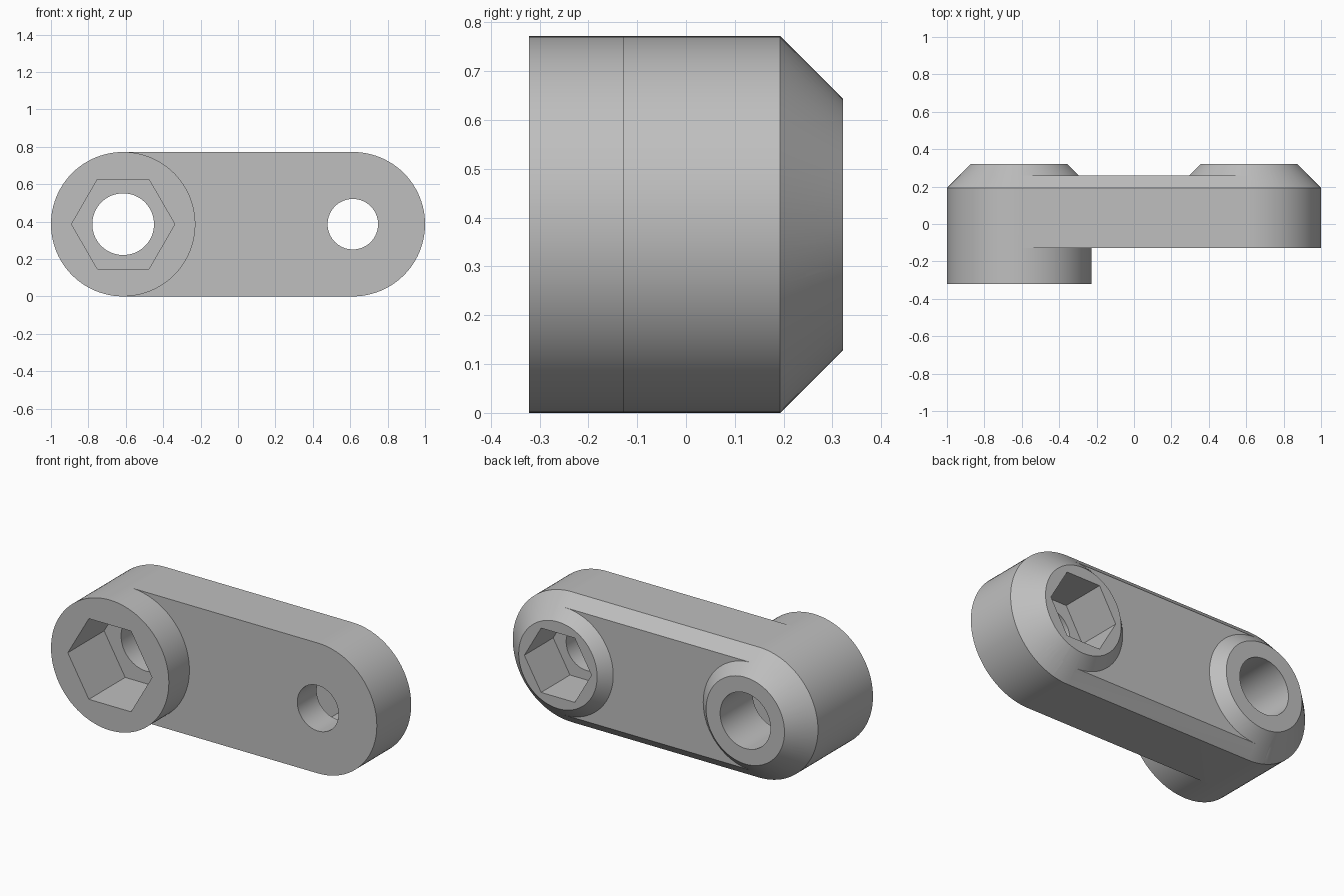
import bpy, bmesh, math

if "Cube" in bpy.data.objects:
    bpy.data.objects.remove(bpy.data.objects["Cube"])

R = 0.386        # end radius, also height of the hole axes
CX = 0.614       # hole axes sit at x = -CX and x = +CX
FRONT, SLAB, EDGE, FLAT, BACK = -0.322, -0.129, 0.193, 0.26, 0.322
SEG = 96

grey = bpy.data.materials.new("light grey")
grey.use_nodes = True
colour = (0.52, 0.52, 0.52, 1)
grey.diffuse_color = colour
grey.node_tree.nodes["Principled BSDF"].inputs["Base Color"].default_value = colour


def circle(cx, r, n=SEG):
    return [(cx + r * math.cos(math.tau * i / n), R + r * math.sin(math.tau * i / n))
            for i in range(n)]


def stadium(r):
    half = SEG // 2
    points = []
    for cx, start in ((CX, -math.pi / 2), (-CX, math.pi / 2)):
        for i in range(half + 1):
            a = start + math.pi * i / half
            points.append((cx + r * math.cos(a), R + r * math.sin(a)))
    return points


def loft(name, sections):
    """Closed solid through (outline, y) sections running front to back."""
    bm = bmesh.new()
    rings = [[bm.verts.new((x, y, z)) for x, z in outline] for outline, y in sections]
    for a, b in zip(rings, rings[1:]):
        for i in range(len(a)):
            j = (i + 1) % len(a)
            bm.faces.new((a[i], a[j], b[j], b[i]))
    bm.faces.new(rings[0])
    bm.faces.new(rings[-1])
    bmesh.ops.recalc_face_normals(bm, faces=bm.faces)
    mesh = bpy.data.meshes.new(name)
    bm.to_mesh(mesh)
    bm.free()
    mesh.materials.append(grey)
    ob = bpy.data.objects.new(name, mesh)
    bpy.context.collection.objects.link(ob)
    return ob


def combine(target, tool, operation):
    bpy.context.view_layer.objects.active = target
    mod = target.modifiers.new(operation.lower(), "BOOLEAN")
    mod.operation, mod.solver, mod.object = operation, "EXACT", tool
    bpy.ops.object.modifier_apply(modifier=mod.name)
    bpy.data.objects.remove(tool)


# Slab with a chamfered back rim
link = loft("link_arm", [(stadium(R), SLAB), (stadium(R), EDGE),
                         (stadium(R - (FLAT - EDGE)), FLAT)])

# Conical collars on the back of both ends
for cx in (-CX, CX):
    combine(link, loft("collar", [(circle(cx, R), EDGE),
                                  (circle(cx, R - (BACK - EDGE)), BACK)]), "UNION")

# Round boss on the front of the right end
combine(link, loft("boss", [(circle(-CX, R), FRONT), (circle(-CX, R), EDGE)]), "UNION")

# Through holes, then hexagonal pockets: front of one end, back of the other
for cx, hole, hexagon, y0, y1 in ((-CX, 0.165, 0.276, FRONT - 0.1, FRONT + 0.34),
                                  (CX, 0.135, 0.22, BACK - 0.27, BACK + 0.1)):
    combine(link, loft("hole", [(circle(cx, hole, 64), -1), (circle(cx, hole, 64), 1)]),
            "DIFFERENCE")
    combine(link, loft("pocket", [(circle(cx, hexagon, 6), y0), (circle(cx, hexagon, 6), y1)]),
            "DIFFERENCE")

# Smooth the round walls, keep the edges crisp
bpy.ops.object.select_all(action="DESELECT")
link.select_set(True)
bpy.context.view_layer.objects.active = link
bpy.ops.object.shade_smooth_by_angle(angle=math.radians(25))
